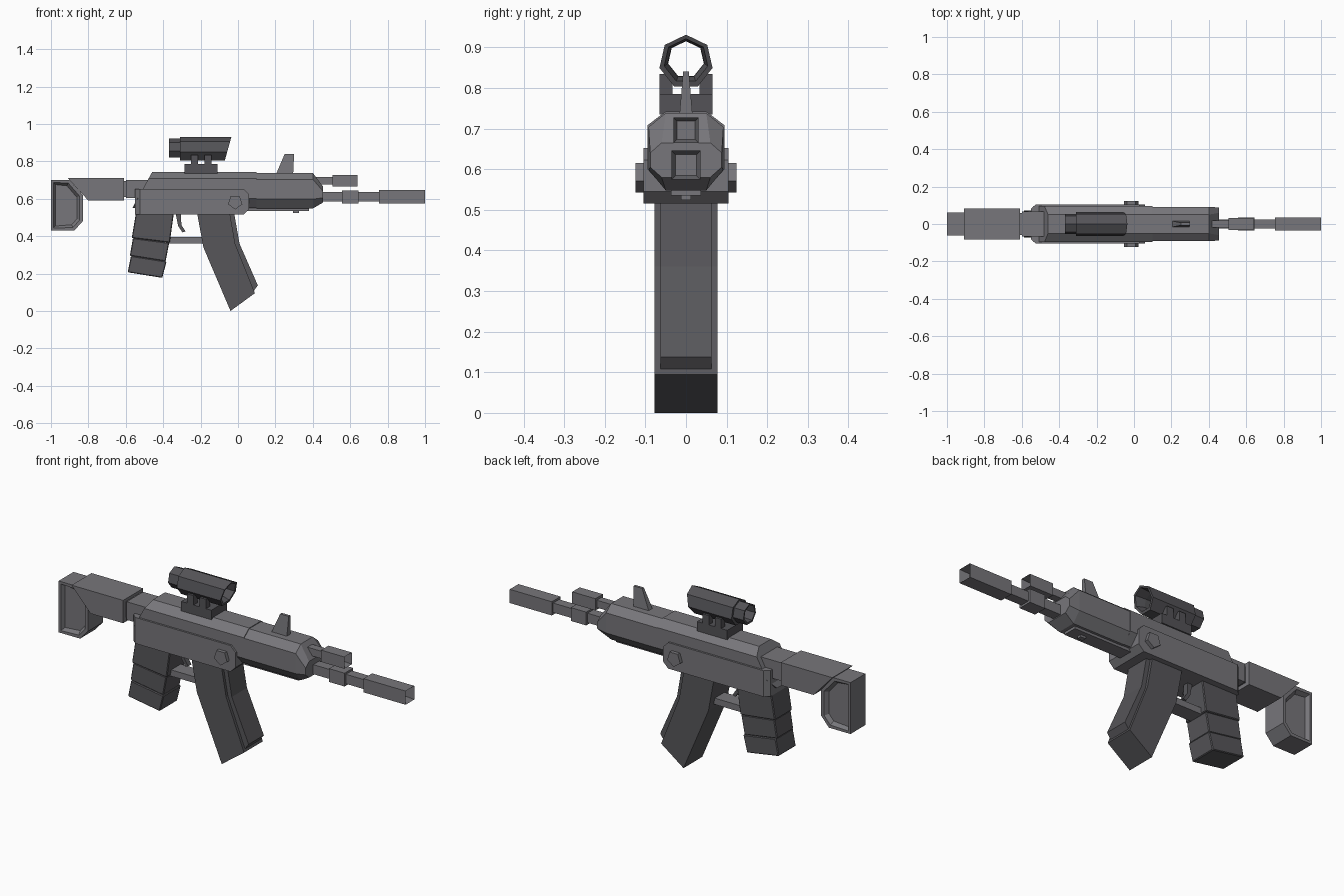
import bpy, bmesh, math
from mathutils import Vector

cube = bpy.data.objects.get("Cube")
if cube:
    bpy.data.objects.remove(cube)


def material(name, color):
    m = bpy.data.materials.new(name)
    m.use_nodes = True
    m.diffuse_color = (*color, 1)
    m.node_tree.nodes["Principled BSDF"].inputs["Base Color"].default_value = (*color, 1)
    return m


BODY = material("mid grey metal", (0.185, 0.182, 0.197))
DARK = material("dark grey polymer", (0.095, 0.093, 0.102))
SCOPE = material("scope grey", (0.088, 0.086, 0.095))


def finish(name, bm, mat):
    bmesh.ops.recalc_face_normals(bm, faces=bm.faces)
    mesh = bpy.data.meshes.new(name)
    bm.to_mesh(mesh)
    bm.free()
    mesh.materials.append(mat)
    ob = bpy.data.objects.new(name, mesh)
    bpy.context.collection.objects.link(ob)
    return ob


def loft(name, rings, mat, tube=False, hollow=0.0):
    """Skin a list of equal-length point rings; tube joins last ring to first."""
    bm = bmesh.new()
    loops = [[bm.verts.new(p) for p in r] for r in rings]
    pairs = list(zip(loops, loops[1:]))
    if tube:
        pairs.append((loops[-1], loops[0]))
    for a, b in pairs:
        for i in range(len(a)):
            j = (i + 1) % len(a)
            bm.faces.new((a[i], a[j], b[j], b[i]))
    if not tube:
        bm.faces.new(loops[0])
        end = bm.faces.new(loops[-1])
        if hollow:
            # Sunken opening in the muzzle end
            bmesh.ops.recalc_face_normals(bm, faces=bm.faces)
            bmesh.ops.inset_region(bm, faces=[end], thickness=hollow)
            for v in end.verts:
                v.co.x -= 0.05
    return finish(name, bm, mat)


def plate(name, outline, half, mat, y=0.0, top_half=None):
    """Side outline in x, z extruded through y."""
    zs = [p[1] for p in outline]
    lo, hi = min(zs), max(zs)
    top = half if top_half is None else top_half

    def side(s):
        return [(x, y + s * (half + (top - half) * (z - lo) / (hi - lo)), z) for x, z in outline]
    return loft(name, [side(-1), side(1)], mat)


def box(name, x0, x1, half, z0, z1, mat, hollow=0.0):
    def ring(x):
        return [(x, -half, z0), (x, half, z0), (x, half, z1), (x, -half, z1)]
    return loft(name, [ring(x0), ring(x1)], mat, hollow=hollow)


def octagon(x, half, z0, z1, flat, top_cut, low_cut, lean=0.0):
    prof = [(flat, z1), (half, z1 - top_cut), (half, z0 + low_cut), (flat, z0)]
    pts = prof + [(-y, z) for y, z in reversed(prof)]
    return [(x + lean * (z - z0), y, z) for y, z in pts]


def bevel(ob, width):
    mod = ob.modifiers.new("Bevel", "BEVEL")
    mod.width = width
    mod.segments = 1
    mod.limit_method = "ANGLE"
    mod.angle_limit = math.radians(50)


# Shoulder stock with sunken side panels
butt = plate("stock_butt", [(-1, 0.70), (-0.9, 0.70), (-0.83, 0.62), (-0.83, 0.48),
                            (-0.875, 0.43), (-1, 0.43)], 0.062, BODY)
bm = bmesh.new()
bm.from_mesh(butt.data)
sides = [f for f in bm.faces if abs(f.normal.y) > 0.9]
bmesh.ops.inset_individual(bm, faces=sides, thickness=0.018)
bmesh.ops.inset_individual(bm, faces=sides, thickness=0.016, depth=-0.02)
bm.to_mesh(butt.data)
bm.free()
plate("stock_body", [(-0.91, 0.71), (-0.61, 0.71), (-0.61, 0.59), (-0.80, 0.59)], 0.083, BODY)
box("stock_neck", -0.61, -0.59, 0.058, 0.61, 0.695, BODY)
box("stock_socket", -0.60, -0.47, 0.068, 0.605, 0.70, BODY)

# Upper receiver and handguard
loft("upper_receiver", [octagon(-0.565, 0.095, 0.55, 0.742, 0.05, 0.034, 0.05, 0.55),
                        octagon(0.1, 0.095, 0.55, 0.742, 0.05, 0.034, 0.05)], BODY)
loft("handguard", [octagon(0.1, 0.092, 0.548, 0.738, 0.05, 0.034, 0.05),
                   octagon(0.40, 0.092, 0.548, 0.738, 0.05, 0.034, 0.05),
                   octagon(0.455, 0.088, 0.58, 0.665, 0.06, 0.025, 0.025)], BODY)
box("handguard_rail", 0.04, 0.38, 0.037, 0.535, 0.56, BODY)
box("handguard_lug", 0.295, 0.325, 0.012, 0.524, 0.54, BODY)

# Lower receiver: plan shape with cut rear corners, chamfered nose
loft("lower_receiver", [[(x, s * y, z) for s, y, z in
                         ((-1, w, a), (1, w, a), (1, w, b), (-1, w, b))]
                        for x, w, a, b in ((-0.55, 0.082, 0.515, 0.652),
                                           (-0.525, 0.105, 0.515, 0.652),
                                           (0.03, 0.105, 0.515, 0.652),
                                           (0.06, 0.105, 0.545, 0.622))], BODY)
for side, s in (("left", 1), ("right", -1)):
    pentagon = [(-0.015 + 0.04 * math.sin(k * math.tau / 5),
                 0.583 - 0.04 * math.cos(k * math.tau / 5)) for k in range(5)]
    plate("receiver_pin_" + side, pentagon, 0.012, BODY, y=s * 0.112)

# Barrel and gas tube
box("barrel", 0.44, 0.77, 0.025, 0.585, 0.635, BODY)
box("barrel_block", 0.555, 0.645, 0.036, 0.575, 0.645, BODY)
box("muzzle", 0.755, 1.0, 0.036, 0.574, 0.646, BODY, hollow=0.014)
box("gas_tube", 0.41, 0.52, 0.02, 0.676, 0.715, BODY)
box("gas_tube_tip", 0.505, 0.64, 0.031, 0.665, 0.727, BODY, hollow=0.012)

# Front sight
plate("front_sight", [(0.205, 0.735), (0.25, 0.84), (0.30, 0.84), (0.295, 0.735)],
      0.016, BODY, top_half=0.007)

# Curved magazine with a narrower front rib
plate("magazine", [(-0.22, 0.53), (-0.045, 0.53), (-0.015, 0.36), (0.09, 0.095),
                   (-0.04, 0.0), (-0.185, 0.34)], 0.078, DARK)
plate("magazine_rib", [(-0.06, 0.53), (-0.022, 0.53), (0.008, 0.36), (0.106, 0.137),
                       (0.085, 0.108), (-0.03, 0.36)], 0.063, DARK)

# Pistol grip in three stepped sections
grip = (("upper", [(-0.545, 0.53), (-0.342, 0.53), (-0.365, 0.365), (-0.568, 0.39)], 0.072),
        ("middle", [(-0.562, 0.39), (-0.368, 0.365), (-0.387, 0.265), (-0.578, 0.295)], 0.069),
        ("lower", [(-0.572, 0.295), (-0.382, 0.265), (-0.405, 0.177), (-0.59, 0.207)], 0.073))
for part, outline, half in grip:
    bevel(plate("grip_" + part, outline, half, DARK), 0.004)

# Trigger and its guard
plate("trigger", [(-0.335, 0.53), (-0.305, 0.53), (-0.303, 0.46), (-0.28, 0.425),
                  (-0.297, 0.42), (-0.32, 0.455)], 0.014, DARK)
box("trigger_guard", -0.38, -0.19, 0.04, 0.362, 0.395, BODY)

# Scope mount
box("scope_base", -0.285, -0.11, 0.065, 0.735, 0.785, SCOPE)
for i, x in enumerate((-0.25, -0.178)):
    for side, s in (("left", 1), ("right", -1)):
        plate(f"scope_post_{side}_{i + 1}", [(x, 0.78), (x + 0.037, 0.78),
                                             (x + 0.037, 0.834), (x, 0.834)],
              0.016, SCOPE, y=s * 0.049)


# Hollow seven-sided scope tube with slanted front hood
def ring(x, r, z, lean=0.0):
    pts = []
    for k in range(7):
        a = k * math.tau / 7
        h = r * math.cos(a)
        pts.append(Vector((x + lean * h, r * math.sin(a), z + h)))
    return pts


loft("scope_tube", [ring(-0.31, 0.067, 0.864), ring(-0.054, 0.067, 0.864, 0.28),
                    ring(-0.054, 0.055, 0.866, 0.28), ring(-0.1, 0.046, 0.87),
                    ring(-0.31, 0.046, 0.87)], SCOPE, tube=True)
loft("scope_eyepiece", [ring(-0.37, 0.054, 0.868), ring(-0.305, 0.054, 0.868),
                        ring(-0.305, 0.045, 0.87), ring(-0.37, 0.045, 0.87)], SCOPE, tube=True)
